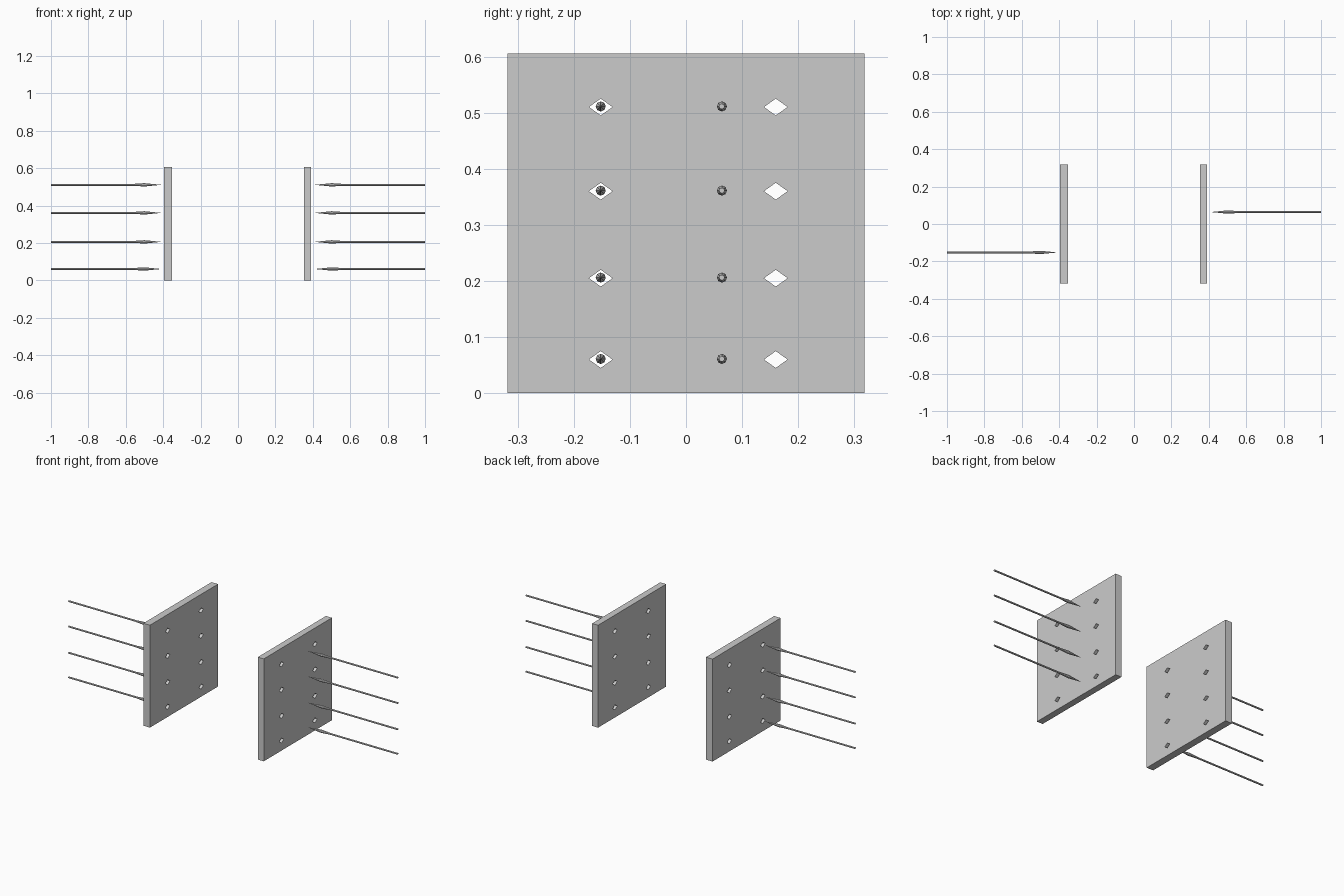
import bpy, bmesh
from math import cos, sin, pi

if "Cube" in bpy.data.objects:
    bpy.data.objects.remove(bpy.data.objects["Cube"])

ROWS = (0.06, 0.205, 0.36, 0.51)
HOLE_Y = (-0.152, 0.16)


def make_object(name, bm):
    bmesh.ops.recalc_face_normals(bm, faces=bm.faces)
    mesh = bpy.data.meshes.new(name)
    bm.to_mesh(mesh)
    bm.free()
    obj = bpy.data.objects.new(name, mesh)
    bpy.context.collection.objects.link(obj)
    return obj


def add_box(bm, lo, hi):
    verts = bmesh.ops.create_cube(bm, size=1)["verts"]
    for v in verts:
        v.co = [(a + b) / 2 + c * (b - a) for a, b, c in zip(lo, hi, v.co)]


def add_lathe(bm, profile, y, z, sides):
    # rings around an x-parallel axis, capped at both ends
    rings = [[bm.verts.new((x, y + r * cos(2 * pi * i / sides),
                            z + r * sin(2 * pi * i / sides)))
              for i in range(sides)] for x, r in profile]
    for a, b in zip(rings, rings[1:]):
        for i in range(sides):
            j = (i + 1) % sides
            bm.faces.new((a[i], a[j], b[j], b[i]))
    bm.faces.new(rings[0])
    bm.faces.new(rings[-1])


# Diamond-shaped hole cutters running through both plates
bm = bmesh.new()
for y in HOLE_Y:
    for z in ROWS:
        section = [(0.021, 0), (0, 0.015), (-0.021, 0), (0, -0.015)]
        ends = [[bm.verts.new((x, y + dy, z + dz)) for dy, dz in section]
                for x in (-0.6, 0.6)]
        for i in range(4):
            j = (i + 1) % 4
            bm.faces.new((ends[0][i], ends[0][j], ends[1][j], ends[1][i]))
        bm.faces.new(ends[0])
        bm.faces.new(ends[1])
cutter = make_object("hole_cutter", bm)
cutter.hide_render = True

# Two upright wall plates
for name, x0, x1 in (("left_plate", -0.396, -0.353), ("right_plate", 0.352, 0.391)):
    bm = bmesh.new()
    add_box(bm, (x0, -0.318, 0), (x1, 0.318, 0.605))
    plate = make_object(name, bm)
    mod = plate.modifiers.new("holes", "BOOLEAN")
    mod.operation = 'DIFFERENCE'
    mod.solver = 'EXACT'
    mod.object = cutter
    bpy.context.view_layer.objects.active = plate
    bpy.ops.object.modifier_apply(modifier=mod.name)
bpy.data.objects.remove(cutter)

# Spears pointing inward: shaft, flared head, sharp tip
SPEAR = [(1.0, 0.005), (0.56, 0.005), (0.50, 0.009), (0.413, 0.0004)]
for side, sign, y in (("left", -1, -0.152), ("right", 1, 0.064)):
    for n, z in enumerate(ROWS):
        bm = bmesh.new()
        add_lathe(bm, [(sign * x, r) for x, r in SPEAR], y, z + 0.001, 8)
        make_object(f"{side}_spear_{n + 1}", bm)
